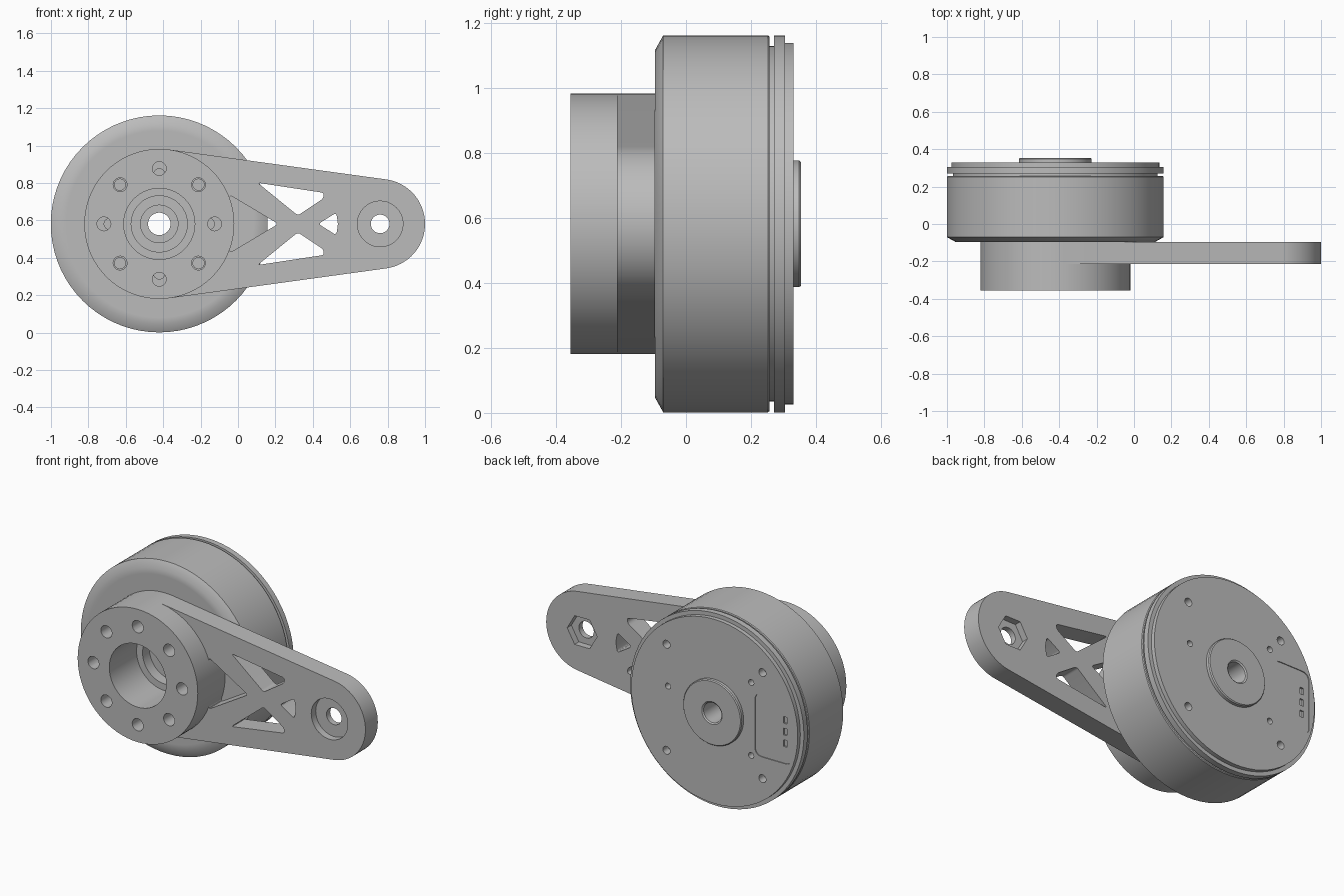
import bpy, bmesh, math
from mathutils import Vector

cube = bpy.data.objects.get("Cube")
if cube:
    bpy.data.objects.remove(cube, do_unlink=True)

CX, CZ = -0.421, 0.5815       # motor axis
TIP_X = 0.76                  # centre of the arm's far end
BODY_R, BOSS_R, TIP_R = 0.58, 0.401, 0.24

grey = bpy.data.materials.new("machined grey")
grey.use_nodes = True
grey.diffuse_color = (0.5, 0.5, 0.5, 1)
bsdf = next(n for n in grey.node_tree.nodes if n.type == "BSDF_PRINCIPLED")
bsdf.inputs["Base Color"].default_value = (0.5, 0.5, 0.5, 1)


def finish(bm, name):
    bmesh.ops.recalc_face_normals(bm, faces=bm.faces)
    mesh = bpy.data.meshes.new(name)
    bm.to_mesh(mesh)
    bm.free()
    mesh.materials.append(grey)
    obj = bpy.data.objects.new(name, mesh)
    bpy.context.collection.objects.link(obj)
    return obj


def activate(obj):
    bpy.ops.object.select_all(action="DESELECT")
    obj.select_set(True)
    bpy.context.view_layer.objects.active = obj


def lathe(name, profile, n=72):
    """Revolve a closed (radius, y) profile about the motor axis."""
    bm = bmesh.new()
    rings = []
    for i in range(n):
        a = 2 * math.pi * i / n
        rings.append([bm.verts.new((CX + r * math.cos(a), y, CZ + r * math.sin(a)))
                      for r, y in profile])
    m = len(profile)
    for i in range(n):
        a, b = rings[i], rings[(i + 1) % n]
        for j in range(m):
            k = (j + 1) % m
            bm.faces.new((a[j], a[k], b[k], b[j]))
    return finish(bm, name)


def prism(name, points, y0, y1):
    """Extrude an (x, z) outline from y0 to y1."""
    bm = bmesh.new()
    face = bm.faces.new([bm.verts.new((x, y0, z)) for x, z in points])
    new = bmesh.ops.extrude_face_region(bm, geom=[face])["geom"]
    verts = [v for v in new if isinstance(v, bmesh.types.BMVert)]
    bmesh.ops.translate(bm, verts=verts, vec=(0, y1 - y0, 0))
    return finish(bm, name)


def plate(name, outlines, y0, y1):
    """Flat plate from an outer (x, z) outline followed by its holes."""
    curve = bpy.data.curves.new(name, "CURVE")
    curve.dimensions, curve.fill_mode = "2D", "BOTH"
    curve.extrude = (y1 - y0) / 2
    for outline in outlines:
        spline = curve.splines.new("POLY")
        spline.points.add(len(outline) - 1)
        for point, (x, z) in zip(spline.points, outline):
            point.co = (x, z, 0, 1)
        spline.use_cyclic_u = True
    curve.materials.append(grey)
    obj = bpy.data.objects.new(name, curve)
    obj.location.y = (y0 + y1) / 2
    obj.rotation_euler.x = math.pi / 2
    bpy.context.collection.objects.link(obj)
    activate(obj)
    bpy.ops.object.convert(target="MESH")
    obj = bpy.context.view_layer.objects.active
    bm = bmesh.new()
    bm.from_mesh(obj.data)
    bmesh.ops.remove_doubles(bm, verts=bm.verts, dist=0.0001)
    bmesh.ops.recalc_face_normals(bm, faces=bm.faces)
    bm.to_mesh(obj.data)
    bm.free()
    return obj


def arc(x, z, r, start, end, n):
    angles = [math.radians(start + (end - start) * i / n) for i in range(n + 1)]
    return [(x + r * math.cos(a), z + r * math.sin(a)) for a in angles]


def circle(x, z, r, n=24):
    return arc(x, z, r, 0, 360, n)[:-1]


def rounded(points, radius, steps=5):
    """Round every corner of an outline, less on short sides."""
    out = []
    for i, p in enumerate(points):
        p = Vector(p)
        ends = []
        for q in (points[i - 1], points[(i + 1) % len(points)]):
            d = Vector(q) - p
            ends.append(p + d.normalized() * min(radius, d.length * 0.4))
        a, b = ends
        for s in range(steps + 1):
            t = s / steps
            out.append(tuple(a * (1 - t) ** 2 + p * 2 * t * (1 - t) + b * t * t))
    return out


def cut(obj, points, y0, y1):
    cutter = prism("cutter", points, y0, y1)
    cutter.hide_render = True
    mod = obj.modifiers.new("cut", "BOOLEAN")
    mod.operation, mod.solver, mod.object = "DIFFERENCE", "EXACT", cutter
    activate(obj)
    bpy.ops.object.modifier_apply(modifier=mod.name)
    bpy.data.objects.remove(cutter, do_unlink=True)


def on_axis(r, degrees):
    a = math.radians(degrees)
    return CX + r * math.cos(a), CZ + r * math.sin(a)


# Motor can with softened front rim and stepped bore
can = lathe("motor_can", [(0.15, -0.095), (0.5, -0.095), (0.535, -0.095),
                          (BODY_R, -0.07), (BODY_R, 0.252), (0.576, 0.257),
                          (0.06, 0.257), (0.06, 0.02), (0.10, 0.02),
                          (0.10, -0.03), (0.15, -0.03)])
for i in range(8):
    x, z = on_axis(0.297 if i % 2 else 0.265, 45 * i)
    cut(can, circle(x, z, 0.03, 16), -0.12, -0.04)

# Motor base: groove, flange ring and back plate
base = lathe("motor_base", [(0.06, 0.257), (0.547, 0.257), (0.547, 0.27),
                            (BODY_R, 0.27), (BODY_R, 0.305), (0.556, 0.305),
                            (0.556, 0.33), (0.06, 0.33)])
for sx in (-1, 1):
    for sz in (-1, 1):
        cut(base, circle(CX + sx * 0.32, CZ + sz * 0.32, 0.024, 16), 0.28, 0.36)
for dx, dz in ((0.31, 0.07), (-0.245, 0.24), (-0.245, -0.2)):
    cut(base, circle(CX + dx, CZ + dz, 0.018, 16), 0.29, 0.36)

# Shallow wire recess and its three slots
x0, x1 = CX - 0.518, CX - 0.27
cut(base, rounded([(x0, CZ - 0.19), (x1, CZ - 0.19), (x1, CZ + 0.19), (x0, CZ + 0.19)], 0.05),
    0.325, 0.36)
for dz in (-0.07, 0, 0.07):
    x, z = CX - 0.47, CZ + dz
    cut(base, [(x - 0.012, z - 0.02), (x + 0.012, z - 0.02),
               (x + 0.012, z + 0.02), (x - 0.012, z + 0.02)], 0.315, 0.36)

# Raised hub around the shaft hole
hub = lathe("back_hub", [(0.06, 0.33), (0.195, 0.33), (0.195, 0.348), (0.19, 0.354),
                         (0.068, 0.354), (0.06, 0.348)])

# Mounting boss with a ring of bolt holes
boss = lathe("mounting_boss", [(0.19, -0.355), (BOSS_R, -0.355),
                               (BOSS_R, -0.095), (0.19, -0.095)])
for i in range(8):
    x, z = on_axis(0.296, 45 * i)
    cut(boss, circle(x, z, 0.037, 20), -0.4, -0.05)

# Tapered arm outline, tangent to the boss and to its rounded tip
tangent = math.degrees(math.acos((BOSS_R - TIP_R) / (TIP_X - CX)))
outline = arc(TIP_X, CZ, TIP_R, tangent, -tangent, 32)
outline += [on_axis(BOSS_R, -tangent)]
outline += arc(CX, CZ, 0.36, -tangent, tangent, 32)
outline += [on_axis(BOSS_R, tangent)]

# Lightening windows
windows = [[(-0.045, CZ + 0.155), (-0.045, CZ - 0.155), (0.215, CZ)],
           [(0.43, CZ), (0.525, CZ + 0.06), (0.535, CZ), (0.525, CZ - 0.06)]]
for s in (-1, 1):
    windows.append([(0.105, CZ + s * 0.22), (0.46, CZ + s * 0.166),
                    (0.455, CZ + s * 0.135), (0.32, CZ + s * 0.045)])
windows = [rounded(w, 0.018) for w in windows]

# Arm layers: front counterbore, through hole, hexagonal back pocket
arm = [plate(name, [outline] + windows + [hole], y0, y1) for name, hole, y0, y1 in (
    ("arm_front", circle(TIP_X, CZ, 0.122, 40), -0.213, -0.17),
    ("arm_core", circle(TIP_X, CZ, 0.05), -0.17, -0.135),
    ("arm_back", circle(TIP_X, CZ, 0.1, 6), -0.135, -0.095))]

for obj in [can, base, hub, boss] + arm:
    activate(obj)
    bpy.ops.object.shade_smooth_by_angle(angle=math.radians(30))
